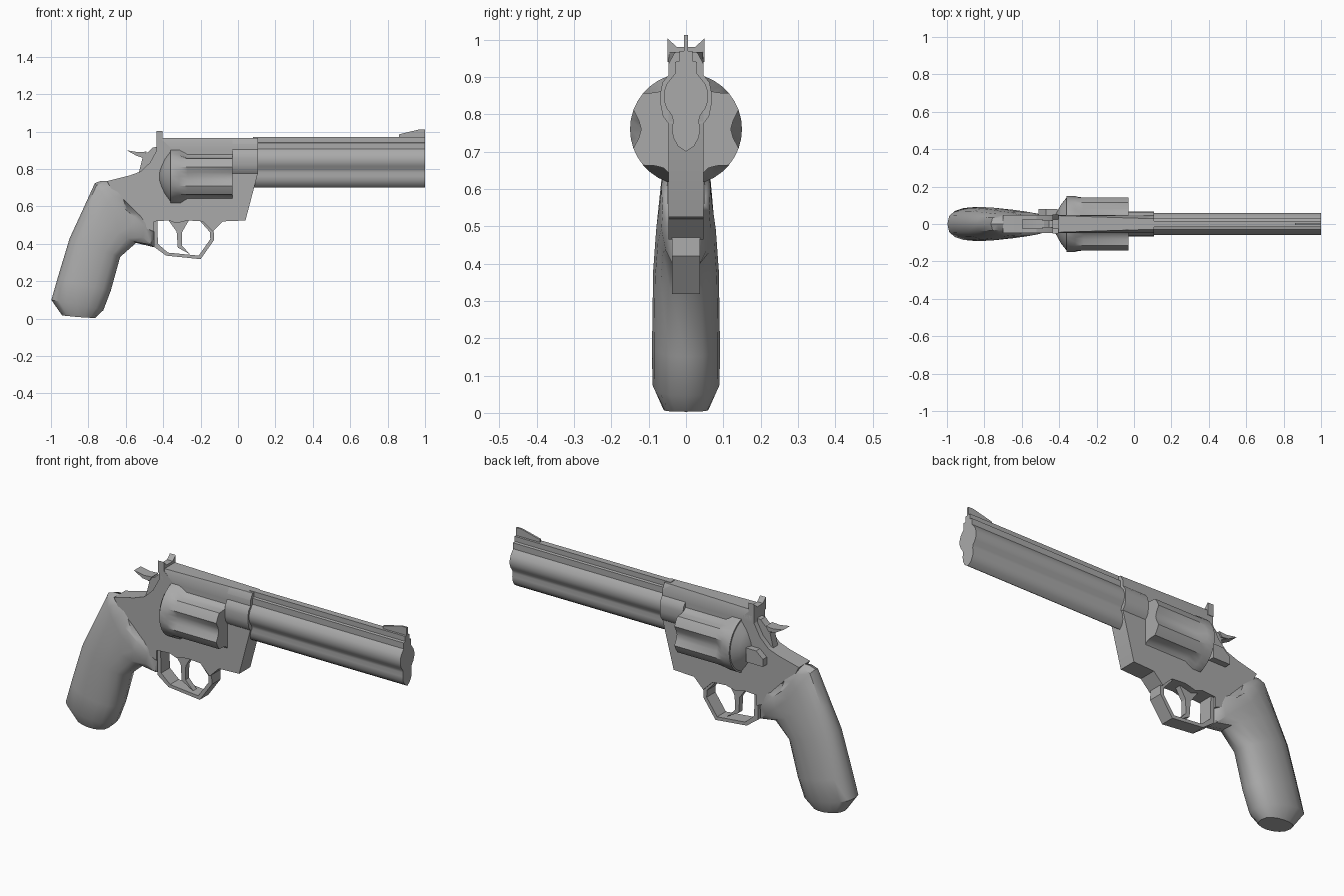
import bpy, bmesh, math

if "Cube" in bpy.data.objects:
    bpy.data.objects.remove(bpy.data.objects["Cube"])

steel = bpy.data.materials.new("gunmetal_grey")
steel.diffuse_color = (0.4, 0.4, 0.4, 1)
steel.use_nodes = True
steel.node_tree.nodes["Principled BSDF"].inputs["Base Color"].default_value = steel.diffuse_color


def finish(name, bm, angle=35):
    bmesh.ops.recalc_face_normals(bm, faces=bm.faces)
    mesh = bpy.data.meshes.new(name)
    bm.to_mesh(mesh)
    bm.free()
    mesh.materials.append(steel)
    ob = bpy.data.objects.new(name, mesh)
    bpy.context.collection.objects.link(ob)
    bpy.ops.object.select_all(action='DESELECT')
    ob.select_set(True)
    bpy.context.view_layer.objects.active = ob
    bpy.ops.object.shade_smooth_by_angle(angle=math.radians(angle))
    return ob


def loft(name, rings, angle=35):
    """Skin a list of equal-length closed rings and cap both ends."""
    bm = bmesh.new()
    vs = [[bm.verts.new(p) for p in ring] for ring in rings]
    n = len(vs[0])
    for a, b in zip(vs, vs[1:]):
        for i in range(n):
            j = (i + 1) % n
            bm.faces.new((a[i], a[j], b[j], b[i]))
    bm.faces.new(vs[0])
    bm.faces.new(vs[-1])
    return finish(name, bm, angle)


def plate(name, pts, half, y=0):
    """Side profile (x, z) given thickness in y."""
    return loft(name, [[(x, y + s * half, z) for x, z in pts] for s in (-1, 1)], 20)


def bar(name, pts, x0, x1, angle=35):
    """Mirrored (half width, z) section extruded along x."""
    ring = [(y, z) for y, z in pts] + [(-y, z) for y, z in reversed(pts) if y > 0]
    return loft(name, [[(x, y, z) for y, z in ring] for x in (x0, x1)], angle)


# Barrel with rib, round upper lobe and smaller lower lug
barrel = [(.017, .97), (.017, .943), (.03, .94), (.03, .908)]
barrel += [(.06 * math.cos(a), .848 + .065 * math.sin(a))
           for a in (math.radians(d) for d in (50, 30, 10, -10, -30, -50))]
barrel += [(.034, .782), (.038, .762), (.034, .737), (.022, .715), (0, .70)]
bar("barrel", barrel, .08, 1.0)
plate("front_sight", [(.86, .965), (.86, .985), (.97, 1.012), (1, 1.012), (1, .965)], .005)

# Frame
frame = [(-.435, .96), (-.435, .90), (-.47, .835), (-.52, .787), (-.58, .765),
         (-.70, .735), (-.66, .66), (-.58, .52), (-.45, .465), (-.45, .52),
         (-.37, .525), (-.33, .51), (-.27, .525), (-.19, .52), (-.135, .465),
         (-.08, .52), (.04, .525), (.107, .78), (.107, .905), (-.35, .905), (-.41, .96)]
plate("frame", frame, .047)
loft("top_strap", [[(x, -h, .90), (x, -h, .935), (x, -t, .967), (x, t, .967),
                    (x, h, .935), (x, h, .90)]
                   for x, h, t in ((-.42, .047, .045), (.107, .047, .028))], 20)
bar("barrel_collar", [(.03, .966), (.047, .935), (.047, .905), (.063, .885), (.068, .86),
                      (.068, .825), (.062, .795), (.047, .775)], -.03, .107)
bar("rear_sight", [(.025, .98), (.03, .985), (.05, 1.004), (.05, .94)], -.437, -.403)
plate("cylinder_latch", [(-.51, .70), (-.51, .74), (-.47, .775), (-.41, .775), (-.41, .70)],
      .018, .062)


def disc(x, r, z=.76, n=36):
    return [(x, r * math.cos(math.tau * i / n), z + r * math.sin(math.tau * i / n))
            for i in range(n)]


# Recoil shield behind the cylinder
loft("recoil_shield", [disc(-.42, .05), disc(-.39, .105), disc(-.355, .148)])

# Fluted cylinder: six scoops, one pointing to each side
FLUTE = (0.12, 0.128, 0.15, 0.15, 0.15, 0.128)
rings = [disc(-.36, .15), disc(-.315, .15)]
for x in (-.27, -.03):
    rings.append([(x, FLUTE[i % 6] * math.cos(math.tau * i / 36),
                   .76 + FLUTE[i % 6] * math.sin(math.tau * i / 36)) for i in range(36)])
loft("cylinder", rings)

# Trigger guard: strip between an outer and an inner path
outer = [(-.45, .53), (-.45, .385), (-.385, .337), (-.20, .318), (-.128, .42),
         (-.13, .47), (-.19, .53)]
inner = [(-.432, .53), (-.428, .40), (-.375, .353), (-.21, .337), (-.148, .425),
         (-.15, .462), (-.21, .53)]
plate("trigger_guard", outer + inner[::-1], .037)
plate("trigger", [(-.375, .53), (-.328, .465), (-.322, .38), (-.255, .343),
                  (-.30, .39), (-.298, .465), (-.26, .53)], .015)

# Hammer and its thumb spur
plate("hammer", [(-.545, .872), (-.48, .89), (-.455, .915), (-.42, .92), (-.44, .80),
                 (-.53, .78), (-.51, .86)], .02)
plate("hammer_spur", [(-.595, .90), (-.535, .89), (-.49, .893), (-.505, .868), (-.545, .872)], .028)

# Grip: sections bent through back, middle and front points
SECTIONS = [  # back, middle, front, half width
    ((-.94, .017), (-.85, .008), (-.765, .003), .06),
    ((-.998, .10), (-.86, .075), (-.72, .045), .09),
    ((-.965, .215), (-.82, .18), (-.68, .15), .091),
    ((-.90, .43), (-.76, .38), (-.63, .33), .088),
    ((-.84, .56), (-.70, .49), (-.545, .405), .08),
    ((-.765, .725), (-.65, .56), (-.45, .382), .07),
    ((-.73, .737), (-.62, .60), (-.447, .45), .066),
    ((-.65, .735), (-.59, .575), (-.45, .53), .052)]
N = 16
grip = []
for back, mid, front, half in SECTIONS:
    ring = []
    for i in range(N):
        a = math.tau * i / N
        t = 1 - math.cos(a)
        p, q, f = (back, mid, t) if t <= 1 else (mid, front, t - 1)
        s = math.sin(a)
        y = half * math.copysign(abs(s) ** .75, s)
        ring.append((p[0] + (q[0] - p[0]) * f, y, p[1] + (q[1] - p[1]) * f))
    grip.append(ring)
loft("grip", grip, 40)
